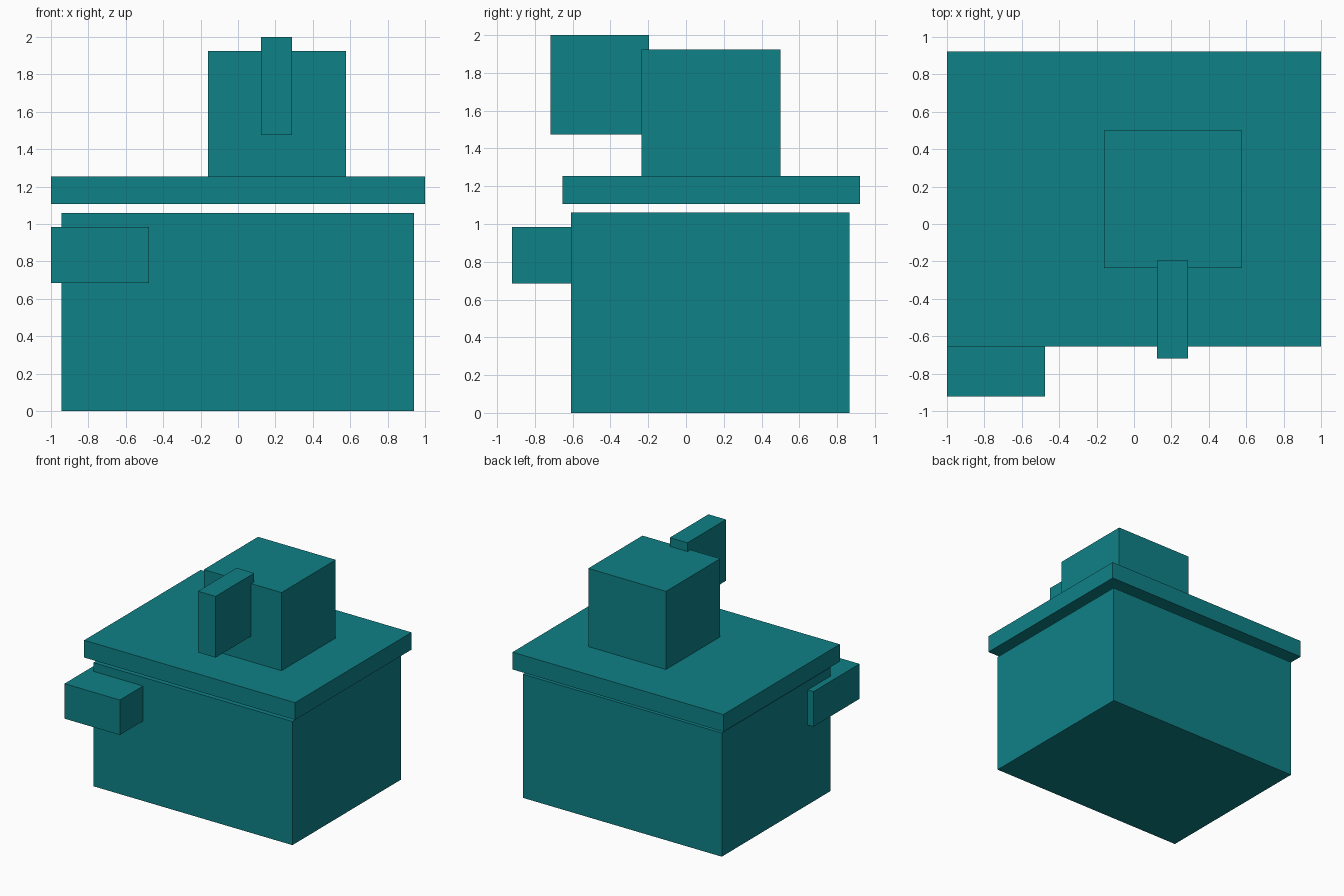
import bpy

if "Cube" in bpy.data.objects:
    bpy.data.objects.remove(bpy.data.objects["Cube"])

teal = bpy.data.materials.new("teal")
teal.diffuse_color = (0.0045, 0.22, 0.24, 1)
teal.use_nodes = True
teal.node_tree.nodes["Principled BSDF"].inputs["Base Color"].default_value = teal.diffuse_color


def box(name, x, y, z):
    """Add a box from its (min, max) extents on each axis."""
    spans = (x, y, z)
    bpy.ops.mesh.primitive_cube_add(size=1, location=[(a + b) / 2 for a, b in spans])
    obj = bpy.context.object
    obj.name = name
    obj.scale = [b - a for a, b in spans]
    bpy.ops.object.transform_apply(location=False, rotation=False, scale=True)
    obj.data.materials.append(teal)
    return obj


# Main block and the lid floating just above it
box("body", (-0.945, 0.942), (-0.608, 0.865), (0, 1.06))
box("lid", (-1, 1), (-0.655, 0.922), (1.107, 1.255))

# Cube on the lid with the upright fin set into its front
box("top_block", (-0.16, 0.577), (-0.235, 0.5), (1.255, 1.925))
box("fin", (0.123, 0.29), (-0.718, -0.195), (1.475, 2))

# Block set into the front left corner of the body
box("corner_block", (-1, -0.475), (-0.922, -0.298), (0.685, 0.985))
